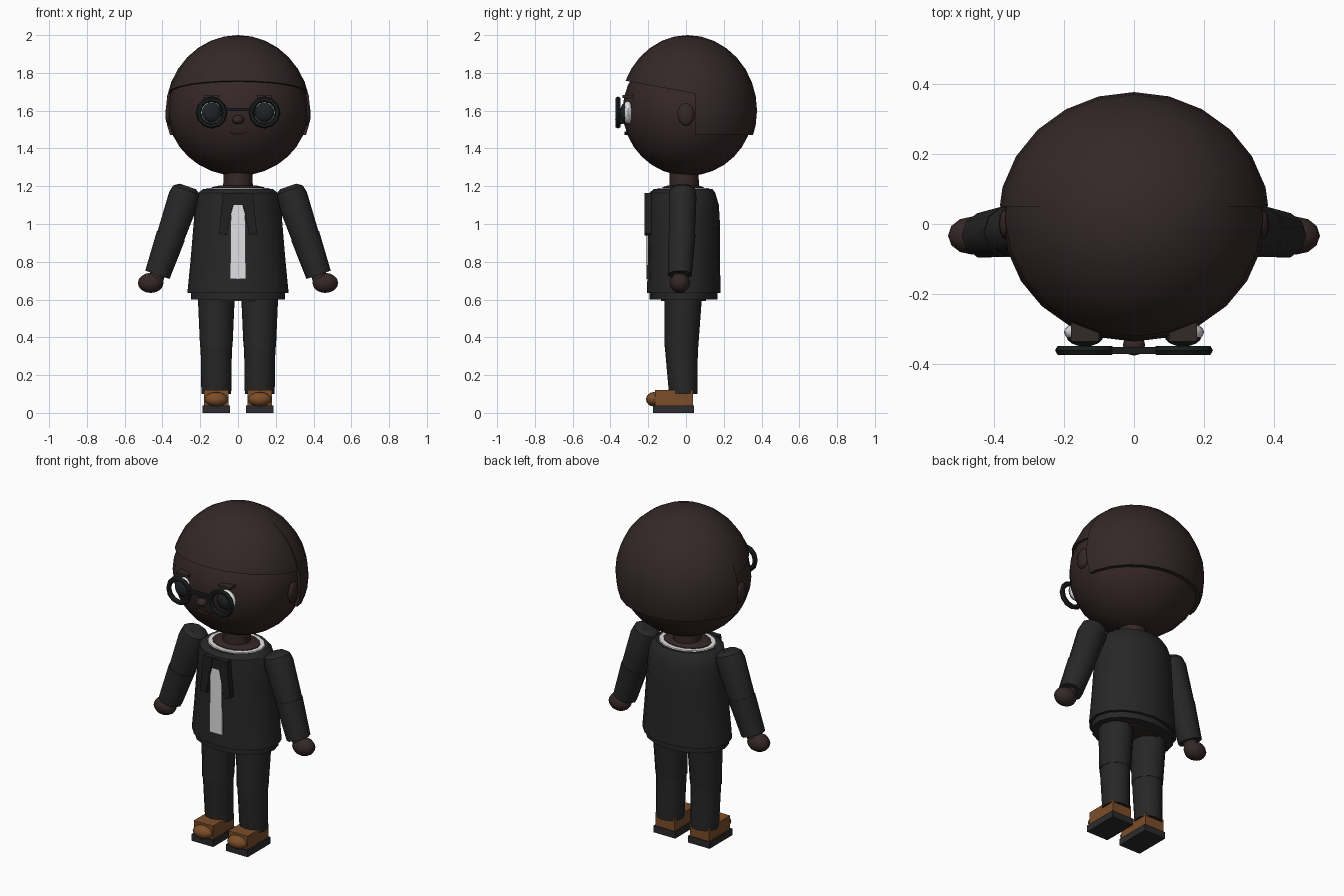
import bpy, bmesh, math
from mathutils import Matrix, Vector

if "Cube" in bpy.data.objects:
    bpy.data.objects.remove(bpy.data.objects["Cube"], do_unlink=True)


def material(name, r, g, b):
    m = bpy.data.materials.new(name)
    m.use_nodes = True
    m.diffuse_color = (r, g, b, 1)
    m.node_tree.nodes["Principled BSDF"].inputs["Base Color"].default_value = (r, g, b, 1)
    return m


SKIN = material("skin_brown", 0.036, 0.02, 0.02)
HAIR = material("hair_brown", 0.034, 0.021, 0.021)
SUIT = material("suit_charcoal", 0.02, 0.02, 0.02)
TIE = material("lapel_black", 0.014, 0.014, 0.014)
WHITE = material("shirt_white", 0.75, 0.75, 0.77)
FRAME = material("glasses_black", 0.01, 0.012, 0.012)
PUPIL = material("eye_dark", 0.014, 0.017, 0.018)
LEATHER = material("shoe_leather", 0.2, 0.075, 0.022)
SOLE = material("sole_grey", 0.024, 0.024, 0.026)
parts = []


def finish(name, bm, mat):
    bmesh.ops.recalc_face_normals(bm, faces=bm.faces)
    mesh = bpy.data.meshes.new(name)
    bm.to_mesh(mesh)
    bm.free()
    mesh.materials.append(mat)
    ob = bpy.data.objects.new(name, mesh)
    bpy.context.collection.objects.link(ob)
    parts.append(ob)
    return ob


def ball(name, center, radii, mat, seg=16, rings=10, cuts=()):
    """Ellipsoid, trimmed and capped by (point, outward normal) planes."""
    bm = bmesh.new()
    bmesh.ops.create_uvsphere(bm, u_segments=seg, v_segments=rings, radius=1)
    bm.transform(Matrix.Translation(center) @ Matrix.Diagonal((*radii, 1)))
    for co, no in cuts:
        bmesh.ops.bisect_plane(bm, geom=bm.verts[:] + bm.edges[:] + bm.faces[:],
                               plane_co=co, plane_no=no, clear_outer=True)
        bmesh.ops.holes_fill(bm, edges=[e for e in bm.edges if e.is_boundary])
    return finish(name, bm, mat)


def loft(name, rings, mat, sides=12, matrix=None):
    """Capped tube through elliptical rings (x, y, z, rx, ry)."""
    bm = bmesh.new()
    loops = []
    for x, y, z, rx, ry in rings:
        angles = [math.tau * i / sides for i in range(sides)]
        loops.append([bm.verts.new((x + rx * math.cos(a), y + ry * math.sin(a), z)) for a in angles])
    for a, b in zip(loops, loops[1:]):
        for i in range(sides):
            j = (i + 1) % sides
            bm.faces.new((a[i], a[j], b[j], b[i]))
    bm.faces.new(loops[0])
    bm.faces.new(loops[-1])
    if matrix:
        bm.transform(matrix)
    return finish(name, bm, mat)


def box(name, low, high, mat):
    bm = bmesh.new()
    low, high = Vector(low), Vector(high)
    bmesh.ops.create_cube(bm, size=1)
    bm.transform(Matrix.Translation((low + high) / 2) @ Matrix.Diagonal((*(high - low), 1)))
    return finish(name, bm, mat)


def plate(name, outline, front, back, mat):
    """Flat (x, z) outline given thickness along y."""
    bm = bmesh.new()
    face = bm.faces.new([bm.verts.new((x, front, z)) for x, z in outline])
    geom = bmesh.ops.extrude_face_region(bm, geom=[face])["geom"]
    bmesh.ops.translate(bm, vec=(0, back - front, 0),
                        verts=[v for v in geom if isinstance(v, bmesh.types.BMVert)])
    bm.faces.new([v for v in face.verts]) if not face.is_valid else None
    return finish(name, bm, mat)


# Head and hair
ball("head", (0, 0.01, 1.6), (0.372, 0.345, 0.345), SKIN, 24, 16)
ball("hair_cap", (0, 0.01, 1.6), (0.38, 0.36, 0.4), HAIR, 24, 16,
     [((0, 0.05, 1.69), (0, -0.18, -0.98))])
ball("hair_back", (0, 0.01, 1.6), (0.388, 0.366, 0.398), HAIR, 24, 16,
     [((0, 0.05, 1.6), (0, -1, 0)), ((0, 0, 1.47), (0, 0, -1))])
ball("nose", (0, -0.345, 1.552), (0.032, 0.03, 0.024), SKIN, 12, 8)
plate("mouth", [(-0.05, 1.49), (-0.025, 1.48), (0.025, 1.48), (0.05, 1.49),
                (0.025, 1.47), (-0.025, 1.47)], -0.325, -0.3, SKIN)
loft("neck", [(0, -0.01, 1.15, 0.08, 0.08), (0, -0.01, 1.32, 0.075, 0.075)], SKIN)

# Jacket, collar and shirt
loft("jacket", [(0, -0.012, 0.635, 0.268, 0.195), (0, -0.011, 0.8, 0.252, 0.191),
                (0, -0.01, 1.0, 0.235, 0.19), (0, -0.012, 1.1, 0.228, 0.186),
                (0, -0.02, 1.165, 0.21, 0.175), (0, -0.015, 1.185, 0.185, 0.155)], SUIT, 16)
loft("jacket_hem", [(0, -0.013, 0.6, 0.25, 0.18), (0, -0.013, 0.65, 0.25, 0.18)], SUIT, 16)
loft("hips", [(0, -0.013, 0.592, 0.17, 0.12), (0, -0.013, 0.64, 0.17, 0.12)], SKIN, 16)
loft("shirt_collar", [(0, -0.015, 1.17, 0.178, 0.148), (0, -0.015, 1.19, 0.165, 0.135)], WHITE, 16)
loft("upper_chest", [(0, -0.015, 1.17, 0.145, 0.115), (0, -0.015, 1.194, 0.14, 0.11),
                     (0, -0.015, 1.203, 0.1, 0.085)], SKIN, 16)
plate("shirt_front", [(-0.042, 0.71), (0.042, 0.71), (0.038, 1.05), (0.025, 1.1),
                      (-0.025, 1.1), (-0.038, 1.05)], -0.212, -0.203, WHITE)
box("tie_knot", (-0.03, -0.215, 1.1), (0.03, -0.18, 1.165), TIE)

for s, side in ((1, "left"), (-1, "right")):
    # Face details and glasses
    ball(side + "_ear", (s * 0.365, 0, 1.58), (0.02, 0.045, 0.06), SKIN, 12, 8)
    ball(side + "_eye", (s * 0.14, -0.308, 1.59), (0.06, 0.03, 0.06), WHITE)
    ball(side + "_pupil", (s * 0.14, -0.319, 1.59), (0.053, 0.03, 0.053), PUPIL)
    box(side + "_eyebrow", (s * 0.14 - 0.04, -0.335, 1.668), (s * 0.14 + 0.04, -0.28, 1.682), HAIR)
    bpy.ops.mesh.primitive_torus_add(major_segments=12, minor_segments=6, major_radius=0.07,
                                     minor_radius=0.015, location=(s * 0.14, -0.36, 1.59),
                                     rotation=(math.pi / 2, 0, 0))
    rim = bpy.context.object
    rim.name = side + "_glasses_rim"
    rim.data.materials.append(FRAME)
    parts.append(rim)

    # Lapel
    plate(side + "_lapel", [(s * x, z) for x, z in
                            ((0.015, 1.165), (0.08, 1.165), (0.1, 0.95), (0.06, 0.94))],
          -0.22, -0.18, TIE)

    # Arm built hanging down, then swung outward from the shoulder
    swing = Matrix.Translation((s * 0.272, -0.018, 1.18)) @ Matrix.Rotation(-s * math.radians(19), 4, "Y")
    loft(side + "_upper_arm", [(0, 0, 0.02, 0.045, 0.045), (0, 0, 0, 0.075, 0.07),
                               (0, 0, -0.04, 0.084, 0.077), (0, -0.004, -0.27, 0.074, 0.072)],
         SUIT, 10, swing)
    loft(side + "_forearm", [(0, -0.004, -0.255, 0.078, 0.075),
                             (0, -0.014, -0.475, 0.068, 0.066)], SUIT, 10, swing)
    loft(side + "_wrist", [(0, -0.014, -0.45, 0.04, 0.04), (0, -0.014, -0.5, 0.04, 0.04)],
         SKIN, 10, swing)
    ball(side + "_hand", (s * 0.462, -0.033, 0.688), (0.068, 0.054, 0.053), SKIN, 12, 8)

    # Trouser leg
    x = s * 0.115
    loft(side + "_thigh", [(x, -0.025, 0.35, 0.086, 0.09), (x, -0.015, 0.62, 0.098, 0.1)], SUIT)
    loft(side + "_shin", [(x, -0.015, 0.1, 0.079, 0.075), (x, -0.025, 0.358, 0.083, 0.088)], SUIT)

    # Shoe
    box(side + "_sole", (x - 0.072, -0.175, 0), (x + 0.072, 0.042, 0.04), SOLE)
    box(side + "_shoe", (x - 0.064, -0.165, 0.04), (x + 0.064, 0.036, 0.12), LEATHER)
    ball(side + "_toe", (x, -0.17, 0.072), (0.062, 0.042, 0.038), LEATHER, 12, 8)

box("glasses_bridge", (-0.075, -0.37, 1.597), (0.075, -0.35, 1.615), FRAME)

# Smooth shading with crisp edges
bpy.ops.object.select_all(action="DESELECT")
for ob in parts:
    ob.select_set(True)
bpy.context.view_layer.objects.active = parts[0]
bpy.ops.object.shade_smooth_by_angle(angle=math.radians(38))
